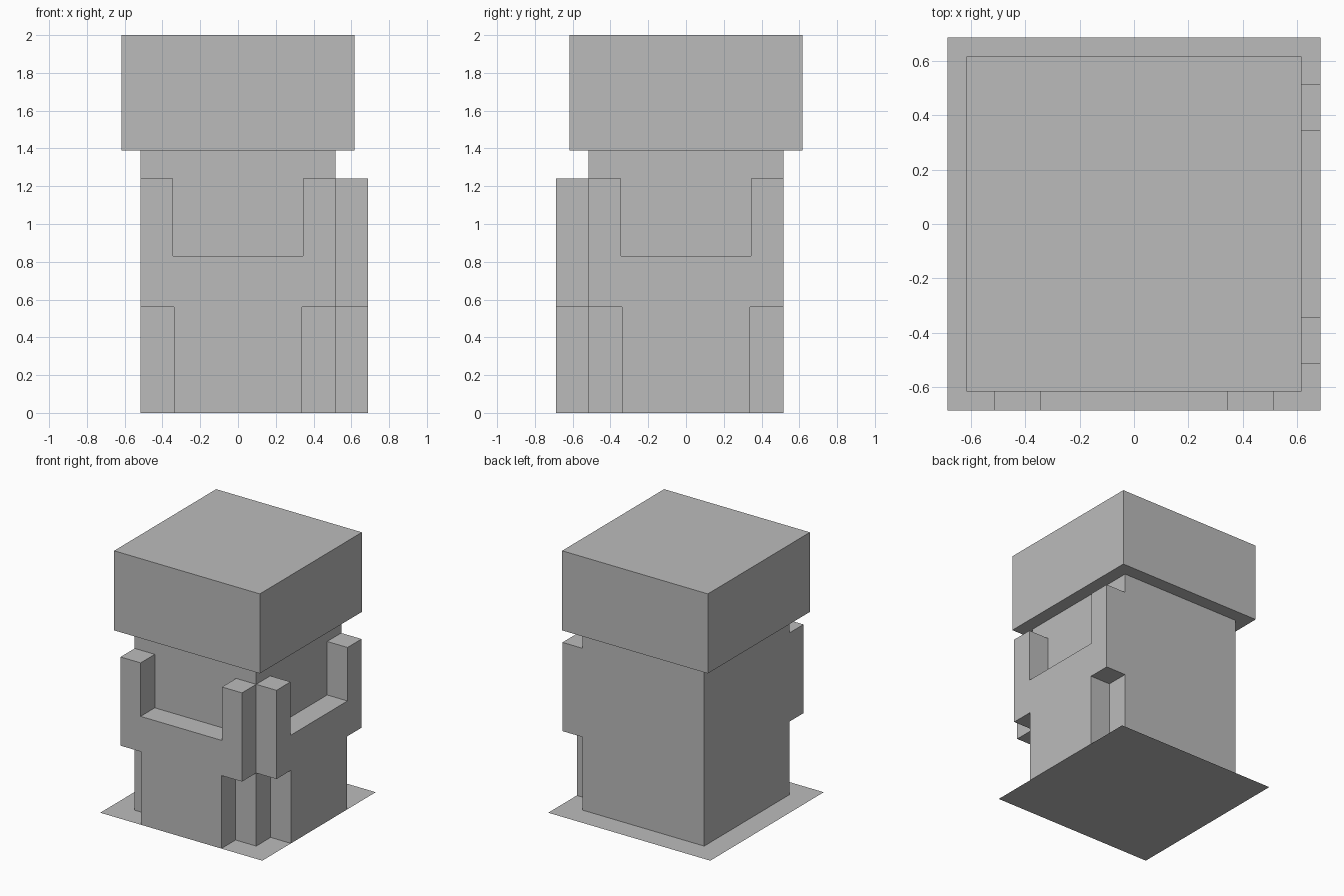
import bpy
import bmesh
from math import pi
from mathutils import Matrix, Vector

if "Cube" in bpy.data.objects:
    bpy.data.objects.remove(bpy.data.objects["Cube"], do_unlink=True)

BODY, CAP, BASE = 0.515, 0.618, 0.687      # half widths
BODY_TOP, TOP = 1.39, 2.0

grey = bpy.data.materials.new("plain grey")
grey.use_nodes = True
colour = (0.5, 0.5, 0.5, 1)
grey.diffuse_color = colour
grey.node_tree.nodes["Principled BSDF"].inputs["Base Color"].default_value = colour


def finish(name, bm):
    mesh = bpy.data.meshes.new(name)
    bmesh.ops.recalc_face_normals(bm, faces=bm.faces)
    bm.to_mesh(mesh)
    bm.free()
    mesh.materials.append(grey)
    obj = bpy.data.objects.new(name, mesh)
    bpy.context.collection.objects.link(obj)
    return obj


def block(name, half, z0, z1):
    bm = bmesh.new()
    bmesh.ops.create_cube(bm, size=1)
    bmesh.ops.transform(bm, verts=bm.verts, matrix=Matrix.Translation((0, 0, (z0 + z1) / 2))
                        @ Matrix.Diagonal((2 * half, 2 * half, z1 - z0, 1)))
    return finish(name, bm)


def panel(name, turn):
    # Right half of the bib outline, mirrored to close the profile
    half = [(0.34, 0), (0.34, 0.56), (BODY, 0.56), (BODY, 1.24), (0.345, 1.24), (0.345, 0.83)]
    outline = half + [(-x, z) for x, z in reversed(half)]
    bm = bmesh.new()
    face = bm.faces.new([bm.verts.new((x, -BASE, z)) for x, z in outline])
    new = bmesh.ops.extrude_face_region(bm, geom=[face], use_keep_orig=True)["geom"]
    bmesh.ops.translate(bm, vec=Vector((0, BASE - BODY, 0)),
                        verts=[v for v in new if isinstance(v, bmesh.types.BMVert)])
    bmesh.ops.rotate(bm, verts=bm.verts, matrix=Matrix.Rotation(turn, 3, "Z"))
    return finish(name, bm)


# Square column and overhanging cap
block("body", BODY, 0, BODY_TOP)
block("cap", CAP, BODY_TOP, TOP)

# Raised panels on the front and left sides
panel("front_panel", 0)
panel("left_panel", pi / 2)

# Flat ground sheet
sheet = bmesh.new()
bmesh.ops.create_grid(sheet, x_segments=1, y_segments=1, size=BASE)
finish("base_sheet", sheet)
